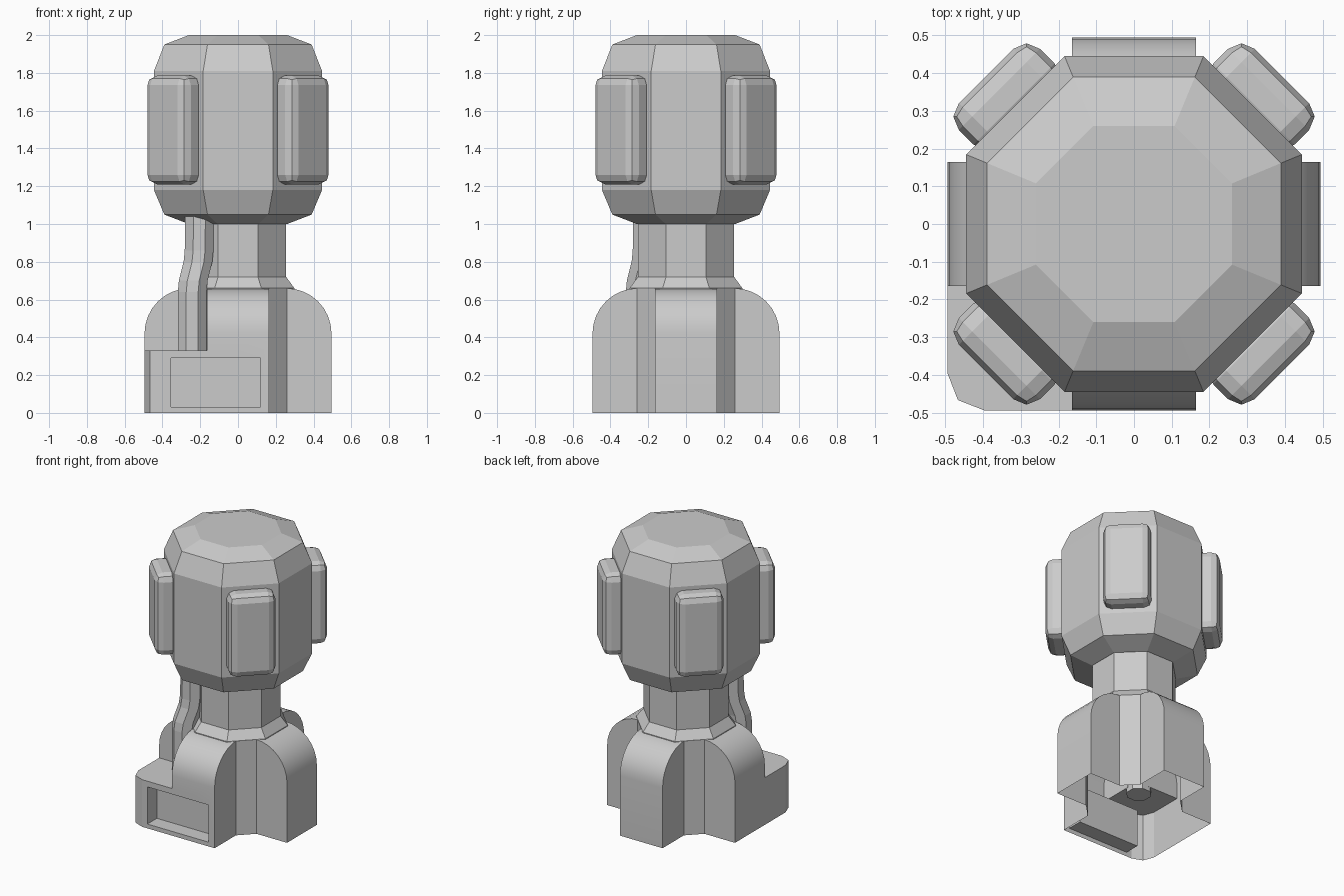
import bpy, bmesh, math
from mathutils import Vector, Matrix

cube = bpy.data.objects.get("Cube")
if cube:
    bpy.data.objects.remove(cube, do_unlink=True)

grey = bpy.data.materials.new("plain_grey")
grey.use_nodes = True
colour = (0.6, 0.6, 0.6, 1)
grey.diffuse_color = colour
grey.node_tree.nodes["Principled BSDF"].inputs["Base Color"].default_value = colour


def finish(name, bm):
    bmesh.ops.recalc_face_normals(bm, faces=bm.faces)
    mesh = bpy.data.meshes.new(name)
    bm.to_mesh(mesh)
    bm.free()
    mesh.materials.append(grey)
    obj = bpy.data.objects.new(name, mesh)
    bpy.context.collection.objects.link(obj)
    return obj


def loft(name, rings):
    """Skin a stack of equal-length point rings and cap both ends."""
    bm = bmesh.new()
    loops = [[bm.verts.new(p) for p in ring] for ring in rings]
    for low, high in zip(loops, loops[1:]):
        for i in range(len(low)):
            j = (i + 1) % len(low)
            bm.faces.new((low[i], low[j], high[j], high[i]))
    bm.faces.new(loops[0][::-1])
    bm.faces.new(loops[-1])
    return finish(name, bm)


def octagon(apothem, z, x=0, y=0):
    r = apothem / math.cos(math.pi / 8)
    angles = [math.pi / 8 + k * math.pi / 4 for k in range(8)]
    return [(x + r * math.cos(a), y + r * math.sin(a), z) for a in angles]


def oct_stack(name, profile):
    return loft(name, [octagon(a, z) for a, z in profile])


def boolean(target, other, operation):
    mod = target.modifiers.new("join", "BOOLEAN")
    mod.object, mod.operation, mod.solver = other, operation, "EXACT"
    bpy.context.view_layer.objects.active = target
    bpy.ops.object.modifier_apply(modifier=mod.name)
    bpy.data.objects.remove(other, do_unlink=True)


# Base: octagonal core crossed by two round-shouldered arches
END, HALF, TOP, ROUND = 0.495, 0.165, 0.66, 0.24
shoulder = [(END - ROUND + ROUND * math.cos(k * math.pi / 16),
             TOP - ROUND + ROUND * math.sin(k * math.pi / 16)) for k in range(9)]
arch = [(END, 0)] + shoulder + [(-u, z) for u, z in shoulder[::-1]] + [(-END, 0)]

base = oct_stack("base", [(0.30, 0), (0.30, TOP)])
boolean(base, loft("arch_x", [[(u, s, z) for u, z in arch] for s in (-HALF, HALF)]), "UNION")
boolean(base, loft("arch_y", [[(s, u, z) for u, z in arch] for s in (-HALF, HALF)]), "UNION")

# Corner box with a cut front corner, then a recessed front panel
plan = [(-END, 0), (-END, -0.395), (-0.467, -0.467), (-0.395, -END), (0, -END), (0, 0)]
boolean(base, loft("corner_box", [[(x, y, z) for x, y in plan] for z in (0, 0.33)]), "UNION")
panel = [(-0.355, 0.03), (0.12, 0.03), (0.12, 0.29), (-0.355, 0.29)]
boolean(base, loft("panel_cut", [[(x, y, z) for x, z in panel] for y in (-0.6, -0.39)]), "DIFFERENCE")

# The base is an open shell underneath
bm = bmesh.new()
bm.from_mesh(base.data)
floor = [f for f in bm.faces if all(v.co.z < 0.001 for v in f.verts)]
bmesh.ops.delete(bm, geom=floor, context="FACES")
bm.to_mesh(base.data)
bm.free()
bpy.ops.object.select_all(action="DESELECT")
base.select_set(True)
bpy.context.view_layer.objects.active = base
bpy.ops.object.shade_smooth_by_angle(angle=math.radians(20))

# Collar, neck and faceted head
oct_stack("collar", [(0.30, 0.658), (0.255, 0.72)])
oct_stack("neck", [(0.255, 0.70), (0.255, 1.01)])
oct_stack("head", [(0.26, 1.0), (0.39, 1.05), (0.445, 1.18),
                   (0.445, 1.81), (0.39, 1.95), (0.26, 2.0)])

# Pipe rising from the corner box into the head
path = [(0.2425, 0.3), (0.2425, 0.64), (0.237, 0.70),
        (0.212, 0.80), (0.206, 0.86), (0.204, 1.06)]
loft("pipe", [octagon(0.076, z, -c, -c) for c, z in path])

# Rounded pads on the four diagonal head faces
for i, name in enumerate(("back_left", "back_right", "front_right", "front_left")):
    bm = bmesh.new()
    bmesh.ops.create_cube(bm, size=1)
    bmesh.ops.scale(bm, vec=(0.155, 0.304, 0.575), verts=bm.verts)
    bmesh.ops.bevel(bm, geom=bm.edges[:], offset=0.05, segments=2,
                    profile=0.5, affect="EDGES")
    bmesh.ops.translate(bm, vec=Vector((0.4775, 0, 1.4975)), verts=bm.verts)
    turn = Matrix.Rotation(math.radians(45 + 90 * i), 3, "Z")
    bmesh.ops.rotate(bm, cent=(0, 0, 0), matrix=turn, verts=bm.verts)
    finish(name + "_pad", bm)
